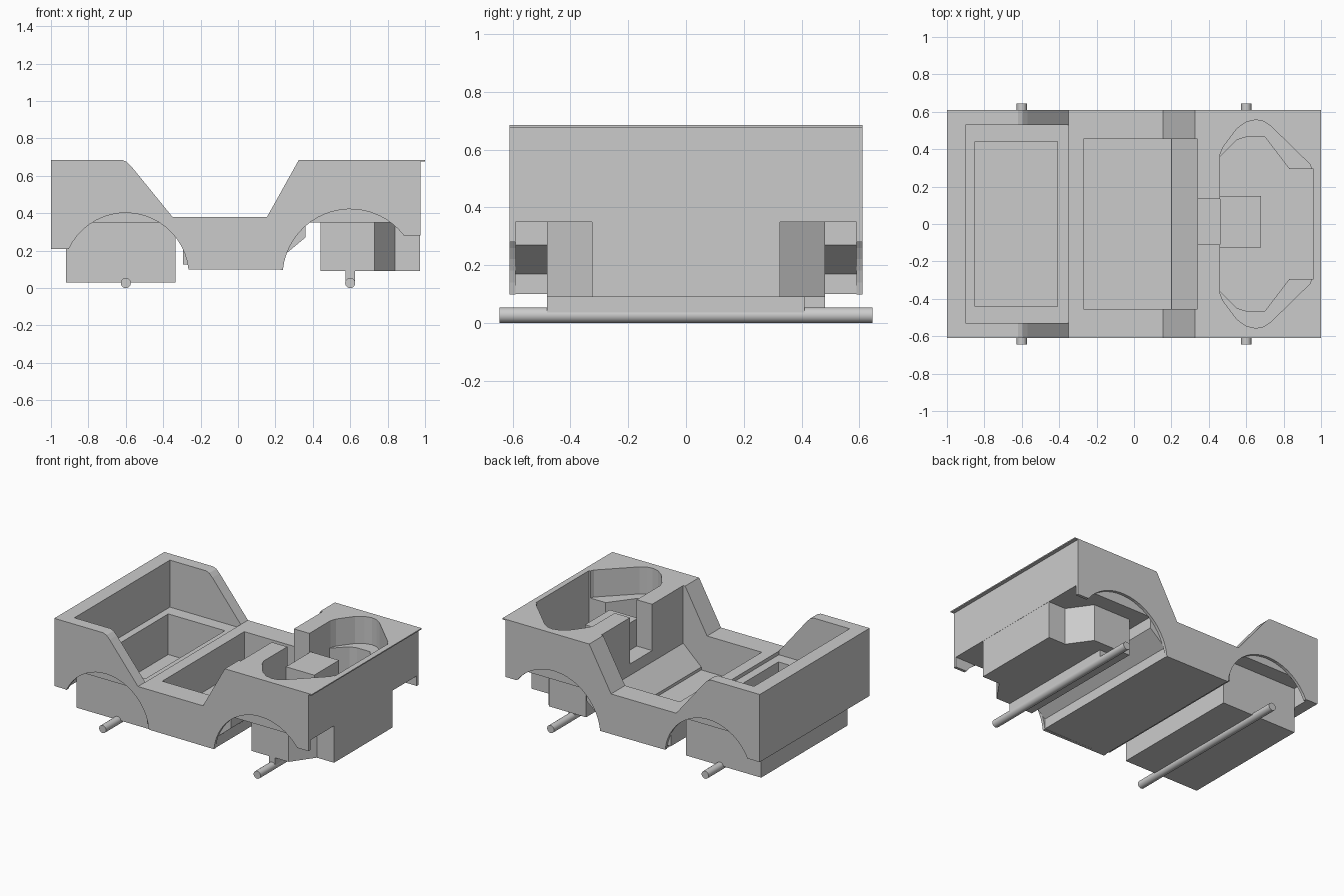
import bpy, bmesh, math

cube = bpy.data.objects.get("Cube")
if cube:
    bpy.data.objects.remove(cube, do_unlink=True)

grey = bpy.data.materials.new("plain grey")
grey.use_nodes = True
grey.diffuse_color = (0.6, 0.6, 0.6, 1)
grey.node_tree.nodes["Principled BSDF"].inputs["Base Color"].default_value = (0.6, 0.6, 0.6, 1)


def prism(name, outline, low, high, axis="y"):
    """Extrude an outline: (x, z) along y, or (x, y) along z."""
    bm = bmesh.new()
    place = (lambda a, b, c: (a, c, b)) if axis == "y" else (lambda a, b, c: (a, b, c))
    rings = [[bm.verts.new(place(a, b, c)) for a, b in outline] for c in (low, high)]
    for ring in rings:
        bm.faces.new(ring)
    n = len(outline)
    for i in range(n):
        j = (i + 1) % n
        bm.faces.new((rings[0][i], rings[0][j], rings[1][j], rings[1][i]))
    bmesh.ops.recalc_face_normals(bm, faces=bm.faces)
    mesh = bpy.data.meshes.new(name)
    bm.to_mesh(mesh)
    bm.free()
    mesh.materials.append(grey)
    obj = bpy.data.objects.new(name, mesh)
    bpy.context.collection.objects.link(obj)
    return obj


def box(name, x0, x1, y0, y1, z0, z1):
    return prism(name, [(x0, y0), (x1, y0), (x1, y1), (x0, y1)], z0, z1, "z")


def combine(target, tool, operation):
    """Apply a boolean and remove the tool."""
    mod = target.modifiers.new("cut", "BOOLEAN")
    mod.operation, mod.solver, mod.object = operation, "EXACT", tool
    bpy.context.view_layer.update()
    graph = bpy.context.evaluated_depsgraph_get()
    mesh = bpy.data.meshes.new_from_object(target.evaluated_get(graph))
    target.modifiers.clear()
    target.data = mesh
    bpy.data.objects.remove(tool, do_unlink=True)


def arc(cx, cz, r, start, end, steps=20):
    angles = [math.radians(start + (end - start) * i / steps) for i in range(steps + 1)]
    return [(cx + r * math.cos(a), cz + r * math.sin(a)) for a in angles]


def mirrored(half):
    """Close an outline by reflecting it in the x axis."""
    return half + [(x, -y) for x, y in reversed(half)]


# Shared upper silhouette, rear to front
top = [(-1, 0.21), (-1, 0.685), (-0.62, 0.685), (-0.595, 0.675), (-0.57, 0.65),
       (-0.35, 0.38), (0.155, 0.38), (0.325, 0.685), (0.975, 0.685)]

# Core of the body with its wheel bays and sloped foot area
body = prism("body", top + [(0.975, 0.35), (0.36, 0.35), (0.36, 0.27), (0.24, 0.17),
                            (0.24, 0.1), (-0.26, 0.1), (-0.26, 0.125), (-0.295, 0.125),
                            (-0.295, 0.35), (-0.92, 0.35), (-0.92, 0.21)], -0.59, 0.59)

# Boxes hanging below the rear and the front
combine(body, box("rear_box", -0.92, -0.335, -0.48, 0.48, 0.03, 0.37), "UNION")
front = mirrored([(0.44, 0.48), (0.73, 0.48), (0.84, 0.325), (0.974, 0.325)])
combine(body, prism("front_box", front, 0.09, 0.4, "z"), "UNION")

# Rear cavity and the well in its floor
combine(body, box("rear_cavity", -0.9, -0.35, -0.53, 0.53, 0.355, 1), "DIFFERENCE")
combine(body, box("rear_well", -0.85, -0.41, -0.44, 0.44, 0.07, 0.9), "DIFFERENCE")

# Cabin well with sloped footrest
cabin = [(-0.27, 0.13), (0.2, 0.13), (0.2, 0.15), (0.34, 0.28), (0.34, 1), (-0.27, 1)]
combine(body, prism("cabin_well", cabin, -0.455, 0.455), "DIFFERENCE")

# Front opening with a ledge and a narrower pocket
opening = mirrored([(0.46, 0.37), (0.475, 0.41), (0.55, 0.51), (0.6, 0.545), (0.65, 0.557),
                    (0.69, 0.55), (0.73, 0.525), (0.94, 0.32), (0.96, 0.27)])
combine(body, prism("front_opening", opening, 0.495, 1, "z"), "DIFFERENCE")
pocket = mirrored([(0.46, 0.36), (0.55, 0.45), (0.6, 0.465), (0.7, 0.465),
                   (0.83, 0.295), (0.96, 0.295)])
combine(body, prism("front_pocket", pocket, 0.12, 0.9, "z"), "DIFFERENCE")

# Notch through the dashboard wall
combine(body, box("dash_notch", 0.3, 0.47, -0.11, 0.135, 0.36, 1), "DIFFERENCE")

# Block standing in the front pocket
box("pocket_block", 0.46, 0.68, -0.125, 0.15, 0.11, 0.55)

# Thin side skins with round wheel arches
skin = (top + [(0.975, 0.28)] + arc(0.6, 0.06, 0.362, 37.5, 174)
        + arc(-0.6, 0.065, 0.337, 6, 155) + [(-0.92, 0.21)])
for name, low, high in (("right_skin", -0.61, -0.59), ("left_skin", 0.59, 0.61)):
    prism(name, skin, low, high)

# Front lip of the bonnet
box("front_lip", 0.97, 1.0, -0.61, 0.61, 0.677, 0.685)

# Axles, with a hanger for the front one
for name, x in (("rear_axle", -0.6), ("front_axle", 0.6)):
    axle = prism(name, arc(x, 0.027, 0.027, 0, 345, 23), -0.645, 0.645)
    axle.select_set(True)
    bpy.context.view_layer.objects.active = axle
    bpy.ops.object.shade_smooth_by_angle(angle=math.radians(30))
    axle.select_set(False)
box("axle_hanger", 0.575, 0.625, -0.48, 0.41, 0.03, 0.1)
